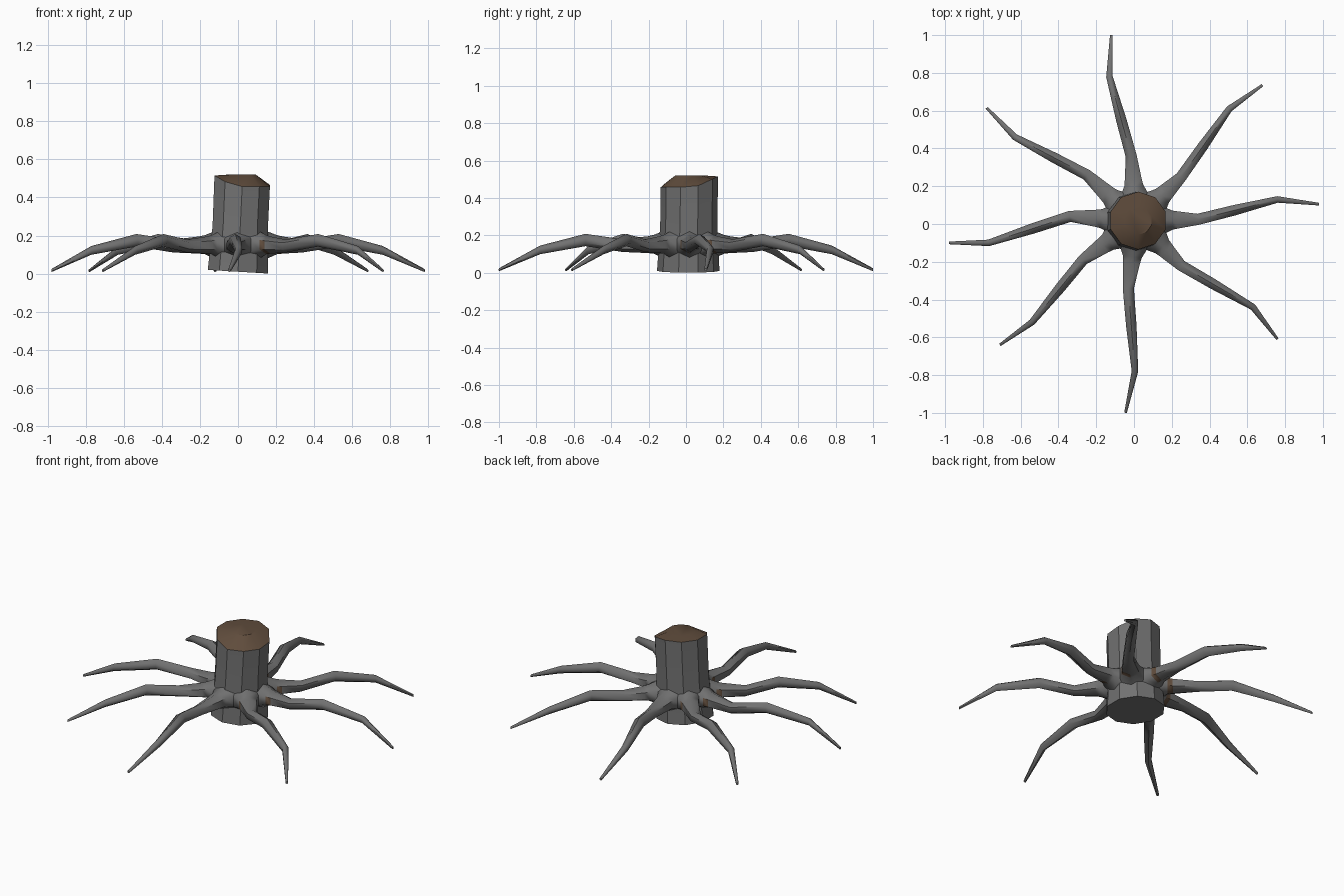
import bpy, bmesh, math
from mathutils import Vector

if "Cube" in bpy.data.objects:
    bpy.data.objects.remove(bpy.data.objects["Cube"])


def material(name, rgb):
    m = bpy.data.materials.new(name)
    m.diffuse_color = (*rgb, 1)
    m.use_nodes = True
    m.node_tree.nodes["Principled BSDF"].inputs["Base Color"].default_value = m.diffuse_color
    return m


BARK = material("grey bark", (0.165, 0.165, 0.165))
WOOD = material("brown wood", (0.115, 0.072, 0.045))


def loft(name, rings, brown, angle):
    """Join rings of points into a closed skin; brown(ring, side) picks the wood colour."""
    bm = bmesh.new()
    vs = [[bm.verts.new(p) for p in r] for r in rings]
    n = len(vs[0])
    for i in range(len(vs) - 1):
        for j in range(n):
            k = (j + 1) % n
            f = bm.faces.new((vs[i][j], vs[i][k], vs[i + 1][k], vs[i + 1][j]))
            f.material_index = int(brown(i, j))
    bm.faces.new(vs[0][::-1])
    bm.faces.new(vs[-1]).material_index = int(brown(len(vs) - 1, 0))
    bmesh.ops.recalc_face_normals(bm, faces=bm.faces)
    me = bpy.data.meshes.new(name)
    bm.to_mesh(me)
    bm.free()
    me.materials.append(BARK)
    me.materials.append(WOOD)
    ob = bpy.data.objects.new(name, me)
    bpy.context.collection.objects.link(ob)
    bpy.context.view_layer.objects.active = ob
    ob.select_set(True)
    bpy.ops.object.shade_smooth_by_angle(angle=math.radians(angle))
    ob.select_set(False)
    return ob


# Trunk: leaning cylinder whose cut top dips towards the front right
N = 10


def trunk_ring(cx, cy, r, height):
    pts = []
    for j in range(N):
        a = 2 * math.pi * (j + 0.5) / N
        pts.append(Vector((cx + r * math.cos(a), cy + r * math.sin(a), height(a))))
    return pts


def cut_height(a):
    s = math.cos(a + math.pi / 4)
    return 0.515 - 0.058 * min(1, max(0, s + 0.4))


trunk = [
    trunk_ring(0.0, 0.012, 0.167, lambda a: 0.01 - 0.01 * math.cos(a)),
    trunk_ring(0.012, 0.015, 0.153, lambda a: 0.25),
    trunk_ring(0.022, 0.018, 0.153, cut_height),
    trunk_ring(0.022, 0.018, 0.075, lambda a: 0.52),
]
loft("trunk", trunk, lambda i, j: i >= 2, 35)

# Roots: each given by its knee, ankle and tip in plan
ROOTS = [
    ((0.34, 0.025), (0.76, 0.13), (0.98, 0.105)),
    ((0.25, 0.25), (0.505, 0.61), (0.68, 0.735)),
    ((-0.015, 0.36), (-0.13, 0.78), (-0.12, 1.0)),
    ((-0.25, 0.26), (-0.63, 0.46), (-0.78, 0.615)),
    ((-0.34, 0.04), (-0.77, -0.1), (-0.98, -0.1)),
    ((-0.27, -0.19), (-0.54, -0.52), (-0.71, -0.64)),
    ((-0.03, -0.34), (0.005, -0.78), (-0.045, -1.0)),
    ((0.25, -0.22), (0.63, -0.44), (0.76, -0.61)),
]
# centre height, half width, half height at each station
SIZES = [(0.15, 0.09, 0.075), (0.152, 0.058, 0.05), (0.15, 0.052, 0.045),
         (0.145, 0.034, 0.034), (0.175, 0.032, 0.033),
         (0.122, 0.02, 0.023), (0.016, 0.008, 0.008)]
SIDES = 6

for k, (knee, ankle, tip) in enumerate(ROOTS):
    knee, ankle, tip = Vector(knee), Vector(ankle), Vector(tip)
    c = Vector((0.015, 0.015))
    d = (knee - c).normalized()
    path = [c + d * 0.13, c + d * 0.19, c + d * 0.22, knee,
            knee.lerp(ankle, 0.45), ankle, tip]
    rings = []
    for i, (p, (z, w, h)) in enumerate(zip(path, SIZES)):
        t = (path[min(i + 1, 6)] - path[max(i - 1, 0)]).normalized()
        left = Vector((-t.y, t.x))
        ring = []
        for j in range(SIDES):
            a = 2 * math.pi * j / SIDES + math.pi / 2
            q = p + left * (w * math.cos(a))
            ring.append((q.x, q.y, z + h * math.sin(a)))
        rings.append(ring)
    # bare wood patch on the left flank near the trunk
    loft(f"root_{k + 1}", rings, lambda i, j: i == 1 and j in (1, 2), 60)
